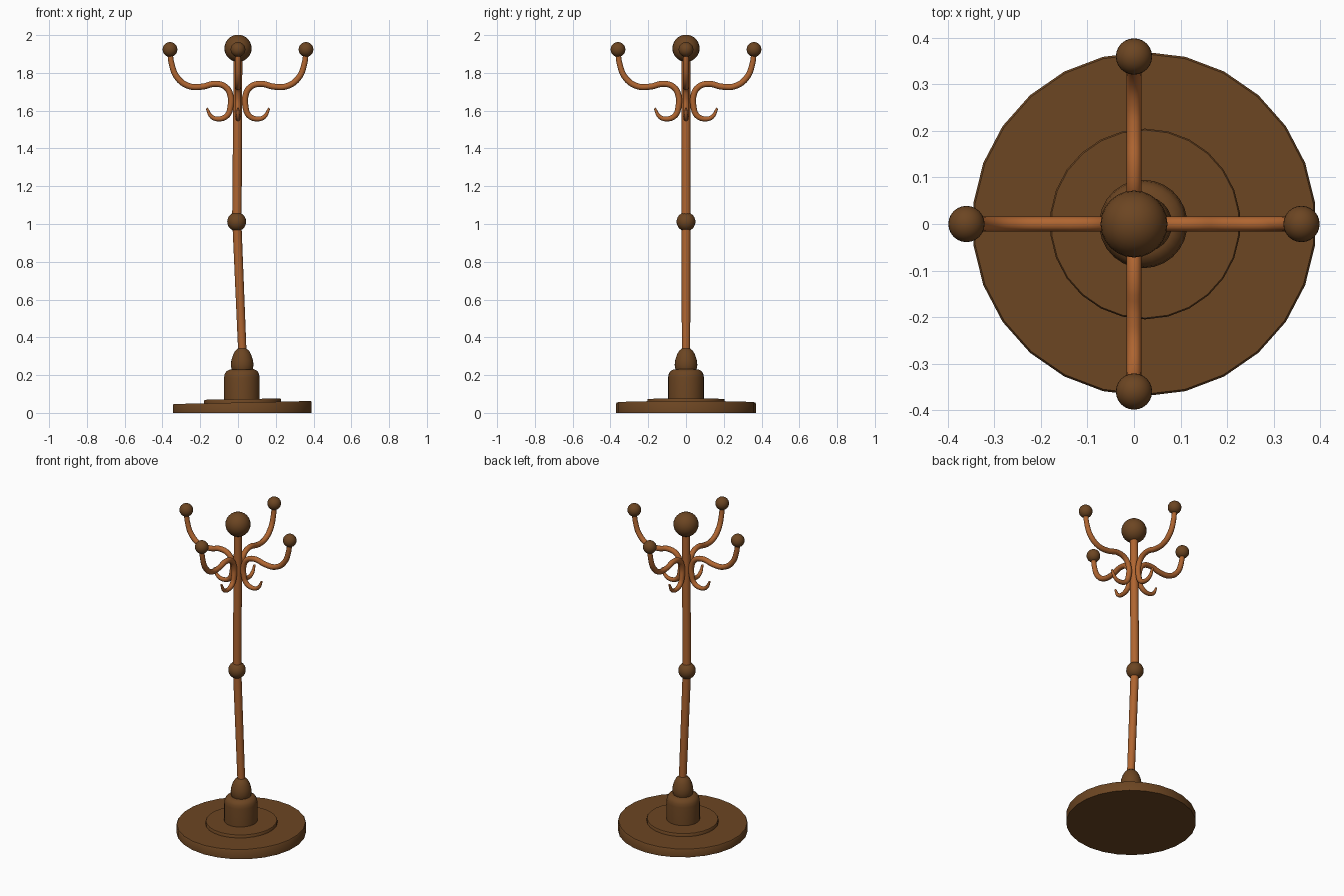
import bpy, bmesh, math
from mathutils import Vector

if "Cube" in bpy.data.objects:
    bpy.data.objects.remove(bpy.data.objects["Cube"])


def material(name, rgb):
    m = bpy.data.materials.new(name)
    m.diffuse_color = (*rgb, 1)
    m.use_nodes = True
    m.node_tree.nodes["Principled BSDF"].inputs["Base Color"].default_value = m.diffuse_color
    return m


dark = material("dark walnut", (0.15, 0.06, 0.016))
light = material("warm oak", (0.43, 0.13, 0.03))


def finish(name, bm, mat, angle=40):
    bmesh.ops.recalc_face_normals(bm, faces=bm.faces)
    me = bpy.data.meshes.new(name)
    bm.to_mesh(me)
    bm.free()
    me.materials.append(mat)
    ob = bpy.data.objects.new(name, me)
    bpy.context.collection.objects.link(ob)
    bpy.context.view_layer.objects.active = ob
    for o in bpy.context.selected_objects:
        o.select_set(False)
    ob.select_set(True)
    bpy.ops.object.shade_smooth_by_angle(angle=math.radians(angle))
    return ob


def lathe(name, profile, cx, n, mat, slope=0):
    """Turned solid with capped ends; slope tilts everything above the floor."""
    bm = bmesh.new()
    rings = []
    for r, z in profile:
        ring = []
        for i in range(n):
            a = math.pi / 2 + 2 * math.pi * i / n
            x = r * math.cos(a)
            ring.append(bm.verts.new((cx + x, r * math.sin(a), z + (slope * x if z > 0 else 0))))
        rings.append(ring)
    for a, b in zip(rings, rings[1:]):
        for i in range(n):
            j = (i + 1) % n
            bm.faces.new((a[i], a[j], b[j], b[i]))
    bm.faces.new(rings[0])
    bm.faces.new(rings[-1])
    return finish(name, bm, mat)


def ball(name, loc, r):
    bm = bmesh.new()
    bmesh.ops.create_uvsphere(bm, u_segments=24, v_segments=14, radius=r)
    bmesh.ops.translate(bm, verts=bm.verts, vec=loc)
    finish(name, bm, dark)


def rod(name, p, q, r1, r2):
    p, q = Vector(p), Vector(q)
    bm = bmesh.new()
    bmesh.ops.create_cone(bm, cap_ends=True, segments=20, radius1=r1, radius2=r2, depth=(q - p).length)
    bm.transform((q - p).to_track_quat('Z', 'Y').to_matrix().to_4x4())
    bmesh.ops.translate(bm, verts=bm.verts, vec=(p + q) / 2)
    finish(name, bm, light)


# stepped foot, slightly tilted on top
lathe("base_disc", [(0.37, 0), (0.37, 0.05), (0.366, 0.055)], 0.022, 26, dark, 0.022)
lathe("base_step", [(0.205, 0.045), (0.205, 0.069), (0.202, 0.073)], 0.024, 26, dark, 0.018)
lathe("base_drum", [(0.095, 0.06), (0.095, 0.185), (0.092, 0.205), (0.083, 0.221),
                    (0.065, 0.23)], 0.02, 26, dark, 0.02)
lathe("base_bulb", [(0.05, 0.215), (0.057, 0.235), (0.06, 0.255), (0.057, 0.28), (0.048, 0.308),
                    (0.037, 0.328), (0.022, 0.341)], 0.022, 24, dark)

# bent pole with its joint ball and finial
rod("lower_pole", (0.024, 0, 0.3), (-0.006, 0, 1.01), 0.022, 0.024)
rod("upper_pole", (-0.006, 0, 1.01), (0, 0, 1.9), 0.025, 0.023)
ball("joint_ball", (-0.007, 0, 1.012), 0.05)
ball("finial_ball", (0, 0, 1.93), 0.072)

# double hook outline: distance from the pole, height, tube radius
path = [(0.36, 1.92, .014), (0.352, 1.85, .015), (0.32, 1.773, .016), (0.26, 1.73, .016),
        (0.19, 1.727, .016), (0.12, 1.742, .016), (0.065, 1.725, .016), (0.04, 1.68, .016),
        (0.04, 1.62, .016), (0.057, 1.575, .015), (0.1, 1.556, .013), (0.14, 1.568, .011),
        (0.165, 1.613, .006)]


def arm(name, angle):
    cu = bpy.data.curves.new(name, 'CURVE')
    cu.dimensions = '3D'
    cu.bevel_depth = 1
    cu.bevel_resolution = 4
    cu.resolution_u = 5
    cu.use_fill_caps = True
    sp = cu.splines.new('BEZIER')
    sp.use_smooth = True
    sp.bezier_points.add(len(path) - 1)
    for bp, (d, z, r) in zip(sp.bezier_points, path):
        bp.co = (d * math.cos(angle), d * math.sin(angle), z)
        bp.radius = r
        bp.handle_left_type = bp.handle_right_type = 'AUTO'
    cu.materials.append(light)
    bpy.context.collection.objects.link(bpy.data.objects.new(name, cu))


# four arms with ball tips
for i, side in enumerate(("right", "back", "left", "front")):
    a = i * math.pi / 2
    arm(side + "_hook", a)
    ball(side + "_tip_ball", (0.36 * math.cos(a), 0.36 * math.sin(a), 1.924), 0.039)
